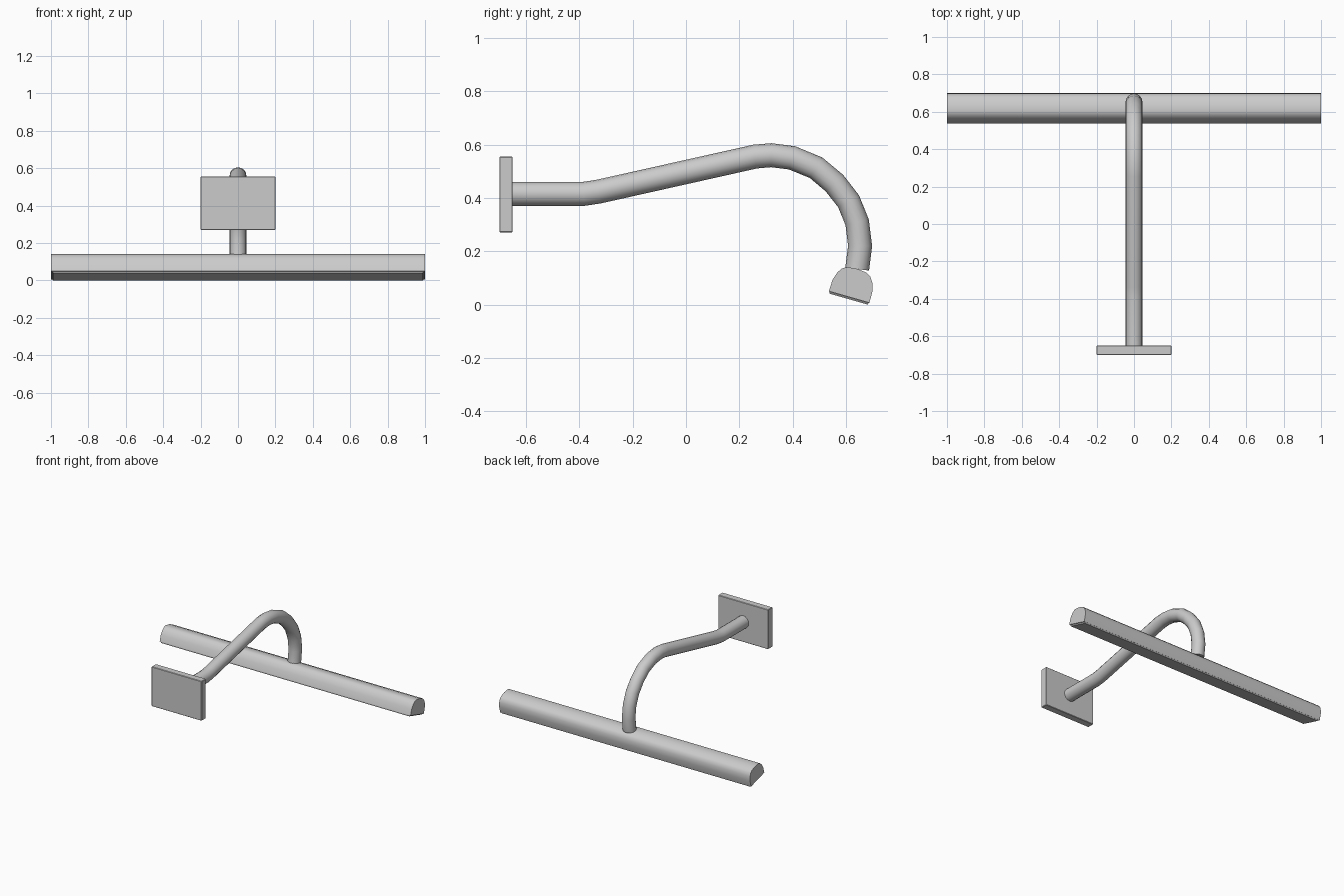
import bpy, bmesh, math
from mathutils import Vector

if "Cube" in bpy.data.objects:
    bpy.data.objects.remove(bpy.data.objects["Cube"])


def smooth(obj, angle=35):
    bpy.ops.object.select_all(action='DESELECT')
    obj.select_set(True)
    bpy.context.view_layer.objects.active = obj
    bpy.ops.object.shade_smooth_by_angle(angle=math.radians(angle))


def loft(name, rings):
    """Skin a closed solid through equal-length rings of points."""
    bm = bmesh.new()
    loops = [[bm.verts.new(p) for p in ring] for ring in rings]
    n = len(loops[0])
    for a, b in zip(loops, loops[1:]):
        for i in range(n):
            j = (i + 1) % n
            bm.faces.new((a[i], a[j], b[j], b[i]))
    bm.faces.new(loops[0])
    bm.faces.new(loops[-1])
    bmesh.ops.recalc_face_normals(bm, faces=bm.faces)
    mesh = bpy.data.meshes.new(name)
    bm.to_mesh(mesh)
    bm.free()
    obj = bpy.data.objects.new(name, mesh)
    bpy.context.collection.objects.link(obj)
    return obj


# Wall plate
bpy.ops.mesh.primitive_cube_add(size=1, location=(0, -0.675, 0.4125))
plate = bpy.context.object
plate.name = "wall_plate"
plate.scale = (0.4, 0.05, 0.285)
bpy.ops.object.transform_apply(location=False, rotation=False, scale=True)
bev = plate.modifiers.new("edge", 'BEVEL')
bev.width = 0.003
bev.segments = 1

# Bent tube arm: round section swept along a path in the YZ plane
path = [(-0.66, .415), (-.385, .415), (-.33, .423), (.26, .555), (.32, .56),
        (.398, .55), (.488, .513), (.557, .455), (.61, .387), (.642, .308),
        (.653, .22), (.642, .133)]
pts = [Vector((0, y, z)) for y, z in path]
sides, radius = 16, 0.045
rings = []
for i, p in enumerate(pts):
    d_in = (p - pts[max(i - 1, 0)]).normalized()
    d_out = (pts[min(i + 1, len(pts) - 1)] - p).normalized()
    t = (d_in + d_out).normalized()
    up = Vector((0, -t.z, t.y))
    rings.append([p + radius * (Vector((1, 0, 0)) * math.cos(a) + up * math.sin(a))
                  for a in (2 * math.pi * k / sides for k in range(sides))])
smooth(loft("arm_tube", rings))


# Lamp bar: tilted half-round profile extruded along X
def tilted(x, u, v):
    return (x, 0.612 + .961 * u + .275 * v, 0.028 + .961 * v - .275 * u)


half = [(.079, 0), (.078, .045), (.068, .077), (.055, .096), (.038, .106)]
profile = half + [(0, .110)] + [(-u, v) for u, v in reversed(half)]
smooth(loft("lamp_bar", [[tilted(x, u, v) for u, v in profile] for x in (-1, 1)]))

# Slightly inset, chamfered lens under the bar
smooth(loft("lamp_lens", [
    [tilted(sx * hx, sy * hu, v) for sx, sy in ((1, 1), (-1, 1), (-1, -1), (1, -1))]
    for hx, hu, v in ((.995, .078, .001), (.988, .074, -.008))]), 20)
